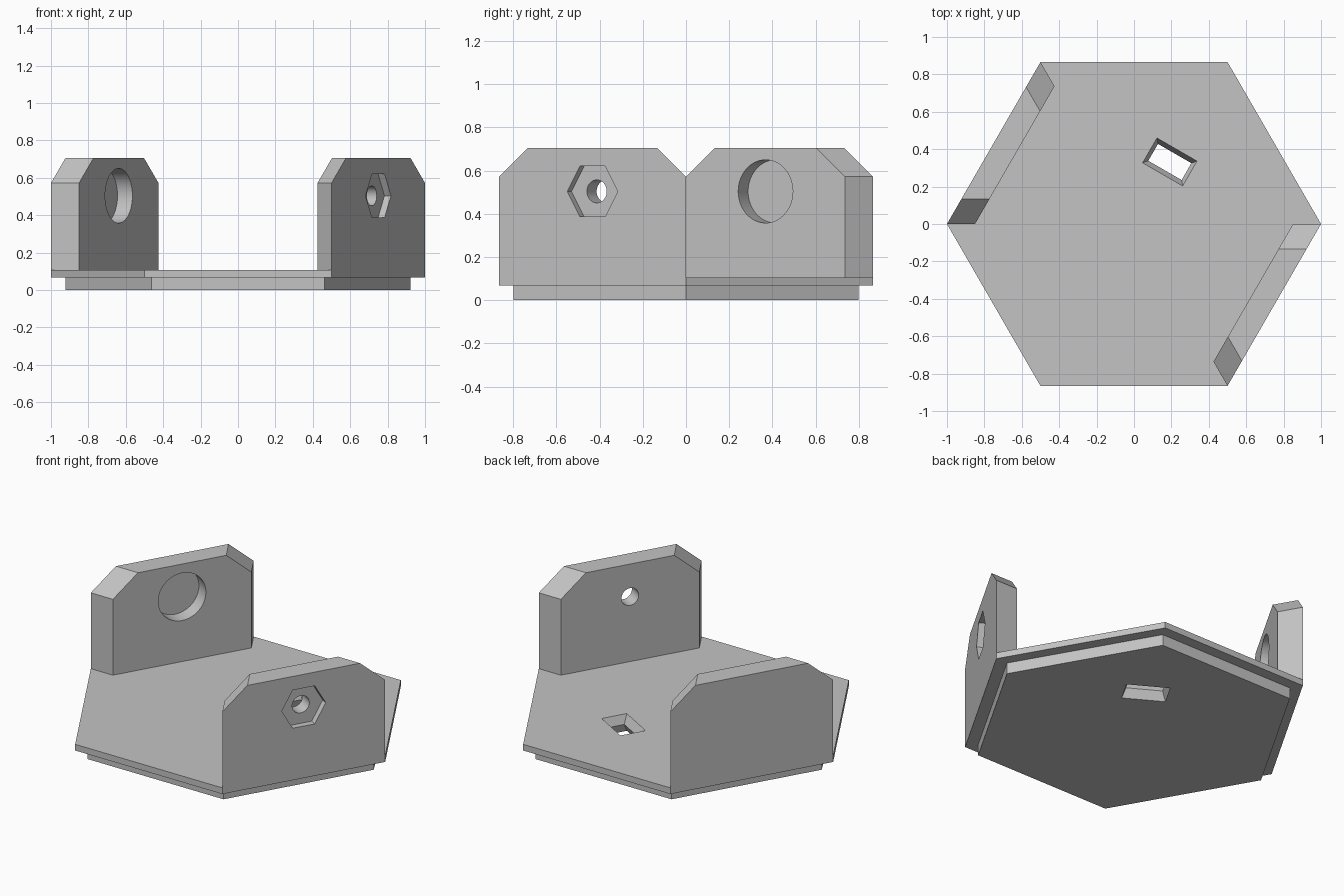
import bpy, bmesh
from math import sin, cos, pi, radians, sqrt
from mathutils import Vector

APOTHEM = sqrt(3) / 2
FOOT_TOP, PLATE_TOP = 0.068, 0.106
WALL_SHOULDER, WALL_TOP, CHAMFER = 0.572, 0.705, 0.154
HOLE_Z = 0.504

if "Cube" in bpy.data.objects:
    bpy.data.objects.remove(bpy.data.objects["Cube"])

grey = bpy.data.materials.new("plain grey")
grey.use_nodes = True
colour = (0.55, 0.55, 0.55, 1)
grey.diffuse_color = colour
grey.node_tree.nodes["Principled BSDF"].inputs["Base Color"].default_value = colour


def loft(name, loops):
    """Closed solid through matching point loops."""
    bm = bmesh.new()
    rings = [[bm.verts.new(p) for p in loop] for loop in loops]
    n = len(rings[0])
    for a, b in zip(rings, rings[1:]):
        for i in range(n):
            j = (i + 1) % n
            bm.faces.new((a[i], a[j], b[j], b[i]))
    bm.faces.new(rings[0][::-1])
    bm.faces.new(rings[-1])
    bmesh.ops.recalc_face_normals(bm, faces=bm.faces)
    mesh = bpy.data.meshes.new(name)
    bm.to_mesh(mesh)
    bm.free()
    mesh.materials.append(grey)
    obj = bpy.data.objects.new(name, mesh)
    bpy.context.collection.objects.link(obj)
    return obj


def polygon(sides, radius):
    return [(radius * cos(2 * pi * i / sides), radius * sin(2 * pi * i / sides))
            for i in range(sides)]


def cut(targets, cutter):
    cutter.hide_render = True
    for obj in targets:
        bpy.context.view_layer.objects.active = obj
        mod = obj.modifiers.new("cut", 'BOOLEAN')
        mod.operation, mod.solver, mod.object = 'DIFFERENCE', 'EXACT', cutter
        bpy.ops.object.modifier_apply(modifier=mod.name)
    bpy.data.objects.remove(cutter)


def hexagon_slab(name, radius, low, high):
    return loft(name, [[(x, y, z) for x, y in polygon(6, radius)] for z in (low, high)])


def on_wall(angle, distance, points):
    """Place (along, height) points on a vertical plane facing the angle."""
    out = Vector((cos(angle), sin(angle), 0))
    along = Vector((-sin(angle), cos(angle), 0))
    return [out * distance + along * t + Vector((0, 0, z)) for t, z in points]


def wall(name, angle):
    loops = []
    for radius in (0.85, 1):
        h = radius / 2
        half = [(h, PLATE_TOP), (h, WALL_SHOULDER), (h - CHAMFER, WALL_TOP)]
        outline = half + [(-t, z) for t, z in reversed(half)]
        loops.append(on_wall(angle, radius * APOTHEM, outline))
    return loft(name, loops)


def wall_cutter(angle, sides, radius, start, end):
    shape = [(t, z + HOLE_Z) for t, z in polygon(sides, radius)]
    return loft("wall_cutter", [on_wall(angle, d, shape) for d in (start, end)])


# Stepped hexagonal base
foot = hexagon_slab("base_foot", 0.923, 0, FOOT_TOP)
plate = hexagon_slab("base_plate", 1, FOOT_TOP, PLATE_TOP)

# Slot through the base, narrowest halfway down
slot_loops = []
for z, length, width in ((-0.01, 0.255, 0.163), (PLATE_TOP / 2, 0.206, 0.104),
                         (PLATE_TOP + 0.01, 0.255, 0.163)):
    a = radians(60)
    radial, side = Vector((cos(a), sin(a), 0)), Vector((sin(a), -cos(a), 0))
    slot_loops.append([radial * (0.383 + v * width / 2) + side * (u * length / 2) + Vector((0, 0, z))
                       for u, v in ((-1, -1), (1, -1), (1, 1), (-1, 1))])
cut([foot, plate], loft("slot_cutter", slot_loops))

# Upright walls on two opposite edges
inner, outer = 0.85 * APOTHEM, APOTHEM
left_angle, right_angle = radians(-30), radians(150)
nut_wall = wall("nut_wall", left_angle)
pocket_wall = wall("pocket_wall", right_angle)

# Hexagonal recess with a bolt hole, and a blind round pocket opposite
cut([nut_wall], wall_cutter(left_angle, 6, 0.135, outer - 0.04, outer + 0.05))
cut([nut_wall], wall_cutter(left_angle, 48, 0.053, inner - 0.05, outer + 0.05))
cut([pocket_wall], wall_cutter(right_angle, 64, 0.146, inner - 0.05, inner + 0.092))

# Smooth round holes, crisp edges elsewhere
bpy.ops.object.select_all(action='DESELECT')
for obj in (nut_wall, pocket_wall):
    obj.select_set(True)
bpy.context.view_layer.objects.active = nut_wall
bpy.ops.object.shade_smooth_by_angle(angle=radians(25))
